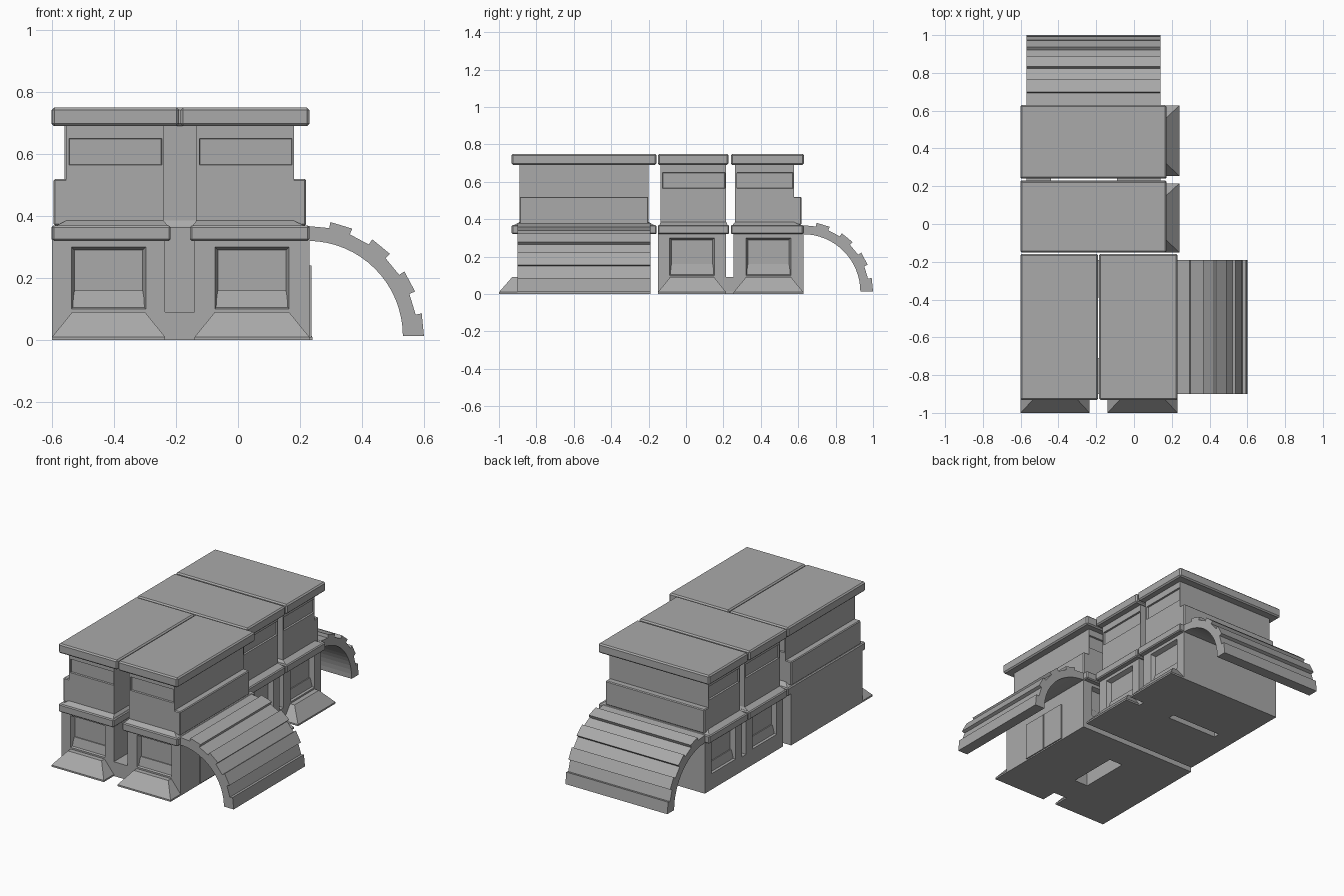
import bpy, bmesh, math
from mathutils import Vector

old = bpy.data.objects.get("Cube")
if old:
    bpy.data.objects.remove(old, do_unlink=True)

# Single stone colour
stone = bpy.data.materials.new("grey_stone")
stone.use_nodes = True
GREY = (0.4, 0.4, 0.4, 1)
stone.diffuse_color = GREY
stone.node_tree.nodes["Principled BSDF"].inputs["Base Color"].default_value = GREY


def finish(name, bm):
    bmesh.ops.recalc_face_normals(bm, faces=bm.faces)
    mesh = bpy.data.meshes.new(name)
    bm.to_mesh(mesh)
    bm.free()
    mesh.materials.append(stone)
    obj = bpy.data.objects.new(name, mesh)
    bpy.context.collection.objects.link(obj)
    return obj


# Local frames: u runs across a module, v points outward through its entrance end
def front_frame(u, v, z):
    return Vector((u, -v, z))


def rear_frame(u, v, z):
    return Vector((v, u, z))


def loft(name, frame, rings):
    """Bridge rectangles (u0, u1, z0, z1, v) placed one after another along v."""
    bm = bmesh.new()
    loops = [[bm.verts.new(frame(u, v, z)) for u, z in ((a, c), (b, c), (b, d), (a, d))]
             for a, b, c, d, v in rings]
    for lo, hi in zip(loops, loops[1:]):
        for i in range(4):
            j = (i + 1) % 4
            bm.faces.new((lo[i], lo[j], hi[j], hi[i]))
    bm.faces.new(loops[0])
    bm.faces.new(loops[-1])
    return finish(name, bm)


def box(name, frame, us, vs, zs, bevel=0):
    obj = loft(name, frame, [(*us, *zs, v) for v in vs])
    if bevel:
        mod = obj.modifiers.new("edge", 'BEVEL')
        mod.width = bevel
        mod.segments = 1
    return obj


def hull(name, frame, points):
    bm = bmesh.new()
    for p in points:
        bm.verts.new(frame(*p))
    bmesh.ops.convex_hull(bm, input=bm.verts)
    return finish(name, bm)


def slab(us, vs, z):
    return [(u, v, z) for u in us for v in vs]


def recessed_block(name, frame, us, vs, zs, hole_u, hole_z, depth, taper):
    """Block with the same recessed panel in both of its ends."""
    outer, rim = (*us, *zs), (*hole_u, *hole_z)
    inner = (hole_u[0] + taper, hole_u[1] - taper, hole_z[0] + taper, hole_z[1] - taper)
    loft(name, frame, [(*inner, vs[0] + depth), (*rim, vs[0]), (*outer, vs[0]),
                       (*outer, vs[1]), (*rim, vs[1]), (*inner, vs[1] - depth)])


def module(name, frame, vs, body, upper, ledge, roof, band=None):
    v0, v1 = vs
    wide = (v0 - 0.032, v1 + 0.032)
    slim = (v0 + 0.01, v1 - 0.01)
    mid = sum(body) / 2
    panel = (mid - 0.12, mid + 0.12)
    # Lower storey with framed end panels and sloping sills
    recessed_block(name + "_lower_wall", frame, body, vs, (0, 0.33), panel, (0.1, 0.3), 0.03, 0.01)
    for end, v, inward in (("entrance", v1, -1), ("far", v0, 1)):
        hull(f"{name}_{end}_sill", frame,
             slab(panel, (v + inward * 0.012, v + inward * 0.032), 0.1)
             + slab((panel[0] + 0.01, panel[1] - 0.01), (v + inward * 0.024, v + inward * 0.032), 0.16))
    # Flared foot
    hull(name + "_foot", frame,
         slab(body, (v1, v1 + 0.1), 0) + slab(body, (v1, v1 + 0.1), 0.01)
         + slab((body[0] + 0.065, body[1] - 0.065), (v1, v1 + 0.03), 0.09))
    # Ledge with a sloped top
    box(name + "_ledge", frame, ledge, wide, (0.32, 0.37), 0.006)
    hull(name + "_ledge_slope", frame,
         slab((ledge[0] + 0.006, ledge[1] - 0.006), (wide[0] + 0.006, wide[1] - 0.006), 0.365)
         + slab(upper, slim, 0.385))
    # Upper storey with shallow recessed strips
    recessed_block(name + "_upper_wall", frame, upper, slim, (0.37, 0.7),
                   (upper[0] + 0.01, upper[1] - 0.006), (0.565, 0.65), 0.01, 0.002)
    if band:
        box(name + "_side_band", frame, band, slim, (0.37, 0.52), 0.005)
    box(name + "_roof", frame, roof, wide, (0.69, 0.75), 0.008)


FRONT_V, REAR_V = (0.19, 0.9), (-0.57, 0.14)
module("front_right", front_frame, FRONT_V, (-0.6, -0.235), (-0.555, -0.24),
       (-0.6, -0.217), (-0.6, -0.19), (-0.595, -0.55))
module("front_left", front_frame, FRONT_V, (-0.14, 0.23), (-0.135, 0.18),
       (-0.155, 0.23), (-0.185, 0.23), (0.175, 0.22))
module("middle", rear_frame, REAR_V, (-0.15, 0.215), (-0.135, 0.215),
       (-0.15, 0.23), (-0.15, 0.227))
module("rear", rear_frame, REAR_V, (0.255, 0.627), (0.262, 0.577),
       (0.24, 0.627), (0.24, 0.63), (0.572, 0.617))

# Low blocks closing the gaps between paired modules
for label, frame, gap, spans in (
        ("front", front_frame, (-0.235, -0.14), ((0.19, 0.39), (0.71, 0.9))),
        ("rear", rear_frame, (0.215, 0.255), ((-0.57, -0.44), (-0.09, 0.14)))):
    for i, span in enumerate(spans):
        box(f"{label}_gap_block_{i + 1}", frame, gap, span, (0, 0.09))


# Quarter-round awnings with alternating raised slats
def awning(name, frame, u_start, vs, steps=8):
    outer, inner = [], []
    for i in range(steps):
        r = 0.375 if i % 2 else 0.355
        for k in (i, i + 1):
            a = math.pi / 2 * (1 - k / steps)
            outer.append((r * math.cos(a), r * math.sin(a)))
    for k in range(2 * steps + 1):
        a = math.pi / 4 * k / steps
        inner.append((0.307 * math.cos(a), 0.307 * math.sin(a)))
    bm = bmesh.new()
    face = bm.faces.new([bm.verts.new(frame(u_start + p, vs[0], 0.013 + q))
                         for p, q in outer + inner])
    shift = frame(0, vs[1], 0) - frame(0, vs[0], 0)
    new = bmesh.ops.extrude_face_region(bm, geom=[face])["geom"]
    bmesh.ops.translate(bm, vec=shift, verts=[g for g in new if isinstance(g, bmesh.types.BMVert)])
    if face.is_valid and all(len(e.link_faces) == 1 for e in face.edges):
        bm.faces.remove(face)
    finish(name, bm)


awning("left_awning", front_frame, 0.225, FRONT_V)
awning("rear_awning", rear_frame, 0.625, REAR_V)

# Double door under the left awning
for i, span in enumerate(((0.39, 0.547), (0.553, 0.71))):
    box(f"side_door_{i + 1}", front_frame, (0.225, 0.237), span, (0.008, 0.24))
